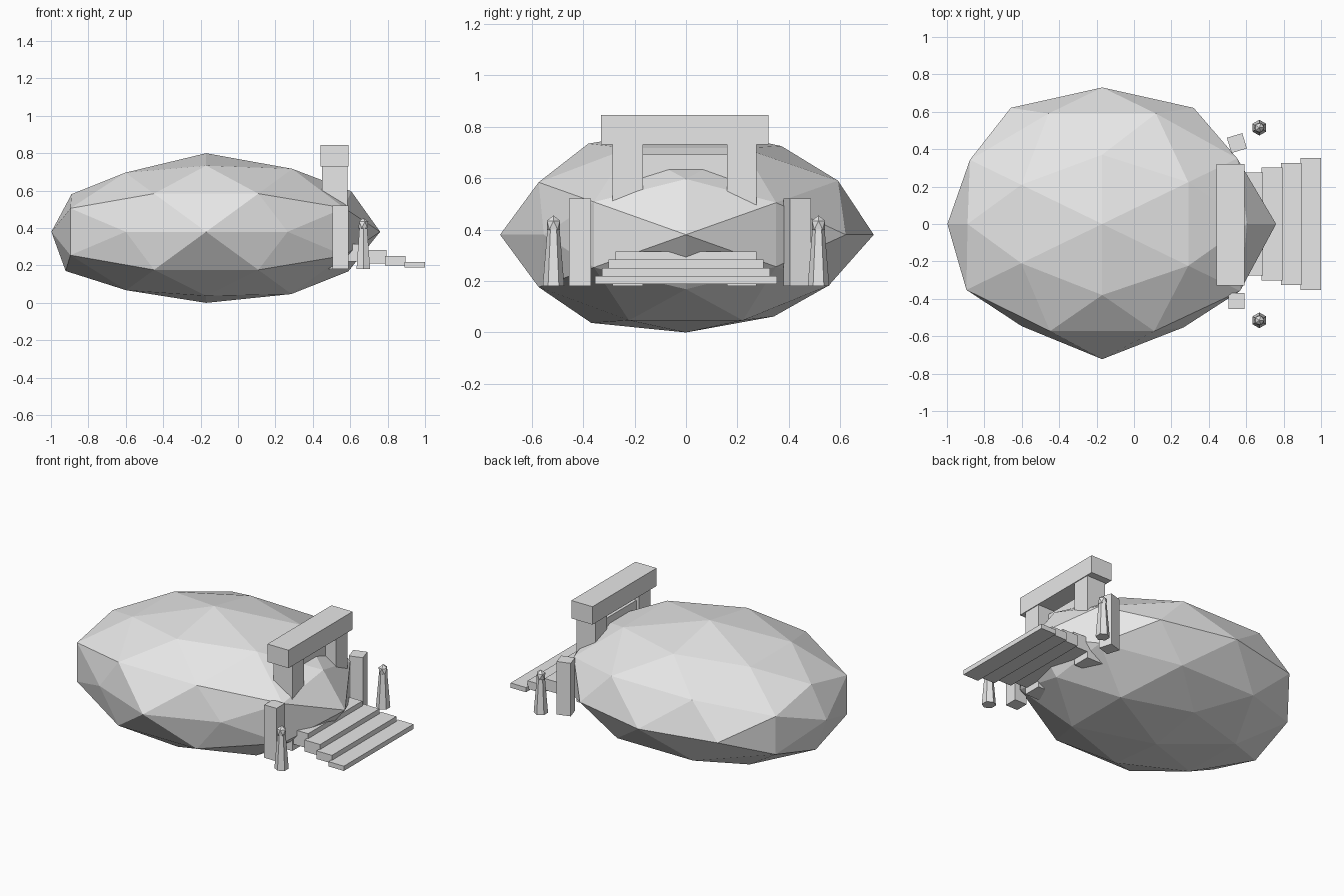
import bpy, bmesh, math
from mathutils import Vector, Matrix

if "Cube" in bpy.data.objects:
    bpy.data.objects.remove(bpy.data.objects["Cube"])

stone = bpy.data.materials.new("grey stone")
stone.diffuse_color = (0.8, 0.8, 0.8, 1)
stone.use_nodes = True
stone.node_tree.nodes["Principled BSDF"].inputs["Base Color"].default_value = stone.diffuse_color


def finish(name, bm):
    bmesh.ops.recalc_face_normals(bm, faces=bm.faces)
    me = bpy.data.meshes.new(name)
    bm.to_mesh(me)
    bm.free()
    me.materials.append(stone)
    ob = bpy.data.objects.new(name, me)
    bpy.context.collection.objects.link(ob)
    return ob


def box(name, x0, x1, y0, y1, z0, z1, turn=0):
    bm = bmesh.new()
    size = Matrix.Diagonal((x1 - x0, y1 - y0, z1 - z0, 1))
    place = Matrix.Translation(((x0 + x1) / 2, (y0 + y1) / 2, (z0 + z1) / 2))
    bmesh.ops.create_cube(bm, size=1, matrix=place @ Matrix.Rotation(turn, 4, 'Z') @ size)
    return finish(name, bm)


def sphere_directions():
    """Icosahedron corners plus edge midpoints, all of unit length."""
    phi = (1 + 5 ** 0.5) / 2
    corners = []
    for a in (-1, 1):
        for b in (-phi, phi):
            corners += [Vector(p) for p in ((0, a, b), (a, b, 0), (b, 0, a))]
    mids = [(p + q) / 2 for i, p in enumerate(corners) for q in corners[:i]
            if (p - q).length < 2.1]
    return [v.normalized() for v in corners + mids]


def sign(v):
    return 0 if abs(v) < 1e-4 else int(math.copysign(1, v))


# uneven boulder: radius factors by direction signs for corners and axis points
RADIUS = {(1, 0, 0): 1.0, (-1, 0, 0): .89, (0, 1, 0): 1.0, (0, -1, 0): .99,
          (0, 0, 1): 1.0, (0, 0, -1): .905,
          (0, -1, 1): .99, (0, 1, 1): .965, (0, -1, -1): .96, (0, 1, -1): .89,
          (-1, 0, 1): .91, (-1, 0, -1): .95, (1, 0, 1): .98, (1, 0, -1): .96,
          (1, 1, 0): 1.0, (1, -1, 0): .89, (-1, -1, 0): .88, (-1, 1, 0): 1.0}


def radius(d):
    s = tuple(sign(c) for c in d)
    if 0 in s:
        return RADIUS[s]
    if abs(d.z) > .7:
        return (.99 if s[0] > 0 else .93) - (.01 if s[2] < 0 else 0)
    if abs(d.y) > .7:
        return {(-1, 1): .97, (1, 1): 1.0, (-1, -1): .97, (1, -1): .94}[s[1:]]
    return {(-1, 1): .94, (-1, -1): .965, (1, 1): .96, (1, -1): .98}[s[:2]]


# boulder
bm = bmesh.new()
for d in sphere_directions():
    bm.verts.new(d)
bmesh.ops.convex_hull(bm, input=bm.verts)
for v in bm.verts:
    r = radius(v.co)
    v.co = Vector((-.17 + .93 * r * v.co.x, .73 * r * v.co.y, .38 + .42 * r * v.co.z))
finish("boulder", bm)

# doorway
box("lintel", .44, .59, -.33, .32, .73, .845)
box("left_pillar", .45, .585, -.285, -.167, .18, .73)
box("right_pillar", .45, .585, .16, .275, .18, .73)
box("door_panel", .47, .51, -.17, .165, .18, .692)

# standing posts beside the doorway
box("left_post", .505, .592, -.455, -.37, .18, .52)
box("right_post", .507, .593, .39, .475, .18, .52, math.radians(17))

# steps, widening and dropping outward
for i in range(4):
    w = .275 + .026 * i
    top = .315 - .032 * i
    x = .69 + .103 * i
    box("step_%d" % (i + 1), x - .11, x, -w, w, .22 - .0105 * i, top)

# guardian statues
for side, y in (("left", -.515), ("right", .515)):
    bm = bmesh.new()
    bmesh.ops.create_cone(bm, cap_ends=True, segments=6, radius1=.042, radius2=.024,
                          depth=.22, matrix=Matrix.Translation((.67, y, .29)))
    finish(side + "_statue_body", bm)
    bm = bmesh.new()
    bmesh.ops.create_icosphere(bm, subdivisions=1, radius=1,
                               matrix=Matrix.Translation((.67, y, .417))
                               @ Matrix.Diagonal((.03, .03, .038, 1)))
    finish(side + "_statue_head", bm)
